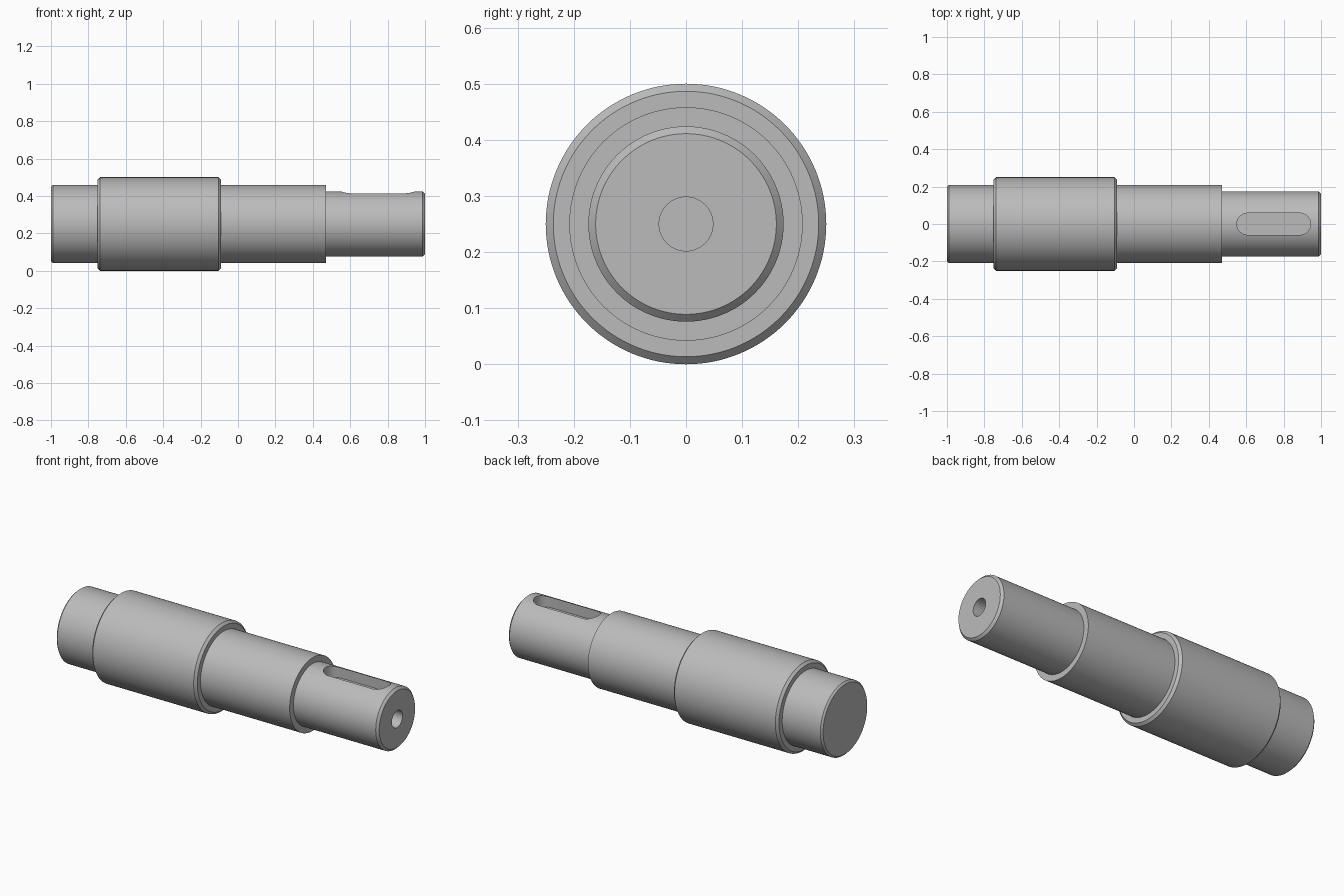
import bpy, bmesh, math
from mathutils import Matrix, Vector

cube = bpy.data.objects.get("Cube")
if cube:
    bpy.data.objects.remove(cube, do_unlink=True)

AXIS_Z = 0.25
SEGMENTS = 128

# Plain steel grey
steel = bpy.data.materials.new("steel grey")
steel.use_nodes = True
colour = (0.5, 0.5, 0.5, 1)
steel.diffuse_color = colour
steel.node_tree.nodes["Principled BSDF"].inputs["Base Color"].default_value = colour


def finish(bm, name):
    bmesh.ops.remove_doubles(bm, verts=bm.verts, dist=1e-5)
    bmesh.ops.recalc_face_normals(bm, faces=bm.faces)
    mesh = bpy.data.meshes.new(name)
    bm.to_mesh(mesh)
    bm.free()
    mesh.materials.append(steel)
    obj = bpy.data.objects.new(name, mesh)
    bpy.context.collection.objects.link(obj)
    return obj


def lathe(name, profile):
    """Turn (x, radius) points about the shaft axis and cap both ends."""
    bm = bmesh.new()
    rings = []
    for x, r in profile:
        ring = []
        for i in range(SEGMENTS):
            a = math.tau * i / SEGMENTS
            ring.append(bm.verts.new((x, r * math.sin(a), AXIS_Z + r * math.cos(a))))
        rings.append(ring)
    for low, high in zip(rings, rings[1:]):
        for i in range(SEGMENTS):
            j = (i + 1) % SEGMENTS
            bm.faces.new((low[i], low[j], high[j], high[i]))
    bm.faces.new(rings[0])
    bm.faces.new(rings[-1])
    return finish(bm, name)


def slot(name, start, end, radius, floor, top):
    """Round-ended block for milling the keyway."""
    bm = bmesh.new()
    outline = []
    for centre, turn in ((end - radius, -math.pi / 2), (start + radius, math.pi / 2)):
        for i in range(25):
            a = turn + math.pi * i / 24
            outline.append(bm.verts.new((centre + radius * math.cos(a),
                                         radius * math.sin(a), floor)))
    face = bm.faces.new(outline)
    raised = bmesh.ops.extrude_face_region(bm, geom=[face], use_keep_orig=True)
    verts = [v for v in raised["geom"] if isinstance(v, bmesh.types.BMVert)]
    bmesh.ops.translate(bm, verts=verts, vec=(0, 0, top - floor))
    return finish(bm, name)


# Stepped shaft with chamfered ends and collar
shaft = lathe("stepped_shaft", [
    (-1, 0.198), (-0.99, 0.208), (-0.75, 0.208),
    (-0.75, 0.2365), (-0.7365, 0.25), (-0.1035, 0.25), (-0.09, 0.2365),
    (-0.09, 0.208), (0.47, 0.208), (0.47, 0.174),
    (0.987, 0.174), (1, 0.161)])

# Keyway and blind centre hole
cutters = [slot("keyway_cutter", 0.55, 0.945, 0.058, 0.355, 0.6),
           lathe("centre_hole_cutter", [(0.8, 0.048), (1.1, 0.048)])]

bpy.context.view_layer.objects.active = shaft
shaft.select_set(True)
for cutter in cutters:
    cut = shaft.modifiers.new(cutter.name, 'BOOLEAN')
    cut.operation = 'DIFFERENCE'
    cut.solver = 'EXACT'
    cut.object = cutter
    bpy.ops.object.modifier_apply(modifier=cut.name)
    bpy.data.objects.remove(cutter, do_unlink=True)

bpy.ops.object.shade_smooth_by_angle(angle=math.radians(25))
